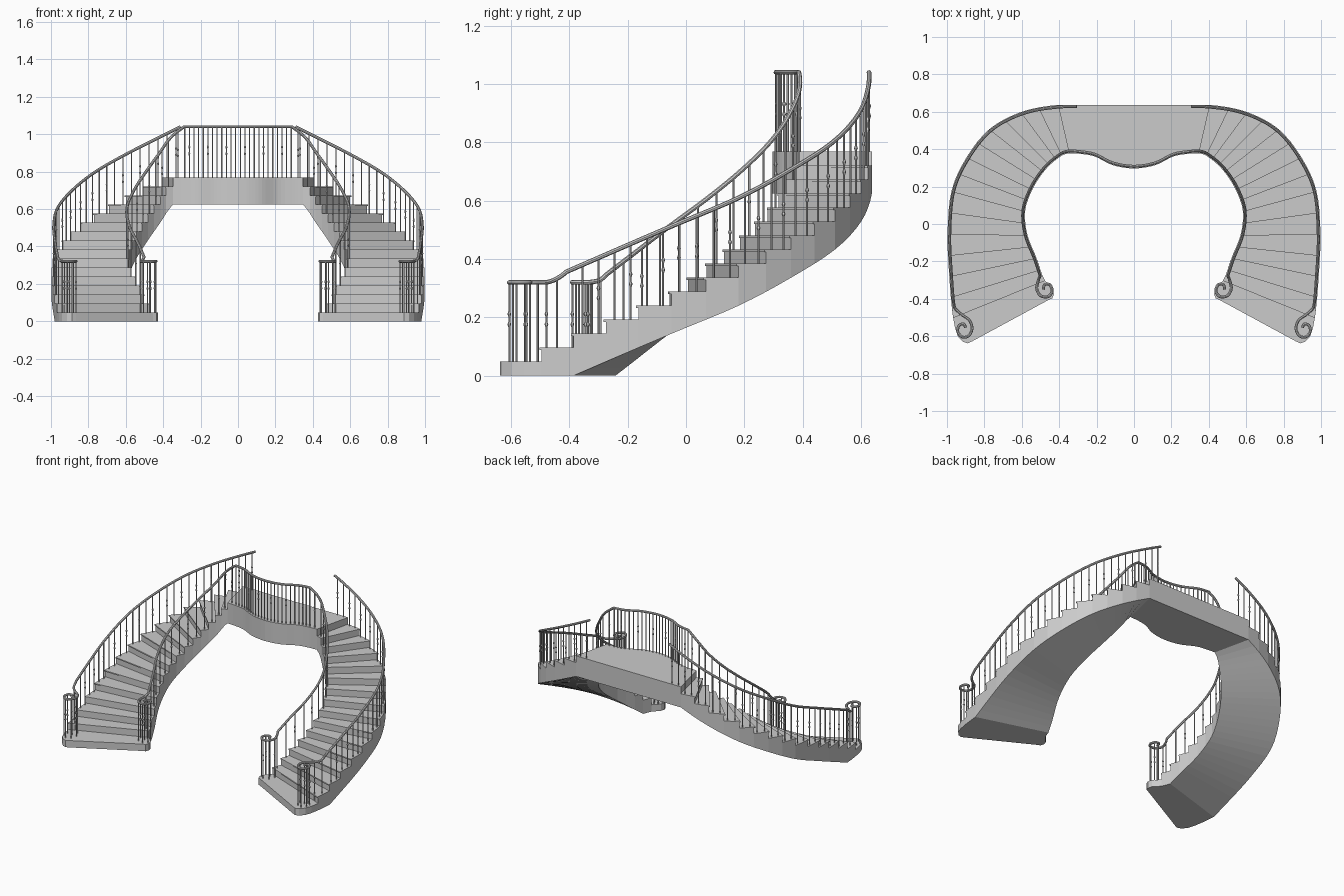
import bpy, bmesh, math
from mathutils import Vector as V, Matrix

if "Cube" in bpy.data.objects:
    bpy.data.objects.remove(bpy.data.objects["Cube"])

RISE, NOSE, N = 0.048, 0.008, 16      # riser height, nosing thickness, platform level
TOP = RISE * N
RAIL = 0.224

# Plan curves of the right flight; one point every two steps (steps 0, 2, 4 ... 18)
OUTER = [(.93, -.70), (.968, -.495), (.988, -.275), (.997, -.05), (.975, .18), (.893, .36),
         (.77, .51), (.60, .60), (.406, .637), (.21, .637)]
INNER = [(.41, -.39), (.478, -.30), (.522, -.18), (.57, -.057), (.582, .07), (.543, .185),
         (.482, .28), (.415, .345), (.347, .378), (.22, .366)]
OUT_SCROLL = [(.957, -.45), (.92, -.485), (.88, -.515), (.866, -.56), (.885, -.598), (.918, -.604),
              (.942, -.575), (.935, -.542), (.91, -.535), (.9, -.555)]
IN_SCROLL = [(.511, -.30), (.52, -.345), (.50, -.383), (.46, -.388), (.438, -.36),
             (.45, -.325), (.478, -.325), (.485, -.35)]


def spline(pts, t):
    """Smooth curve through points, t counted in point index."""
    p = [V(q) for q in pts]
    p = [2 * p[0] - p[1]] + p + [2 * p[-1] - p[-2]]
    i = max(0, min(int(t), len(pts) - 2))
    a, b, c, d = p[i:i + 4]
    u = t - i
    return 0.5 * (2 * b + (c - a) * u + (2 * a - 5 * b + 4 * c - d) * u * u
                  + (3 * b - a - 3 * c + d) * u ** 3)


def outer(k): return spline(OUTER, k / 2)
def inner(k): return spline(INNER, k / 2)


def inset(f, g, k):
    return f(k) + (g(k) - f(k)).normalized() * 0.012


def finish(bm, name, mirror=False):
    bmesh.ops.remove_doubles(bm, verts=bm.verts, dist=1e-5)
    bmesh.ops.recalc_face_normals(bm, faces=bm.faces)
    me = bpy.data.meshes.new(name)
    bm.to_mesh(me)
    bm.free()
    ob = bpy.data.objects.new(name, me)
    bpy.context.collection.objects.link(ob)
    if mirror:
        ob.modifiers.new("mirror", 'MIRROR').use_mirror_merge = False
    return ob


def prism(name, outline, z0, z1, mirror=False):
    bm = bmesh.new()
    lo = [bm.verts.new((x, y, z0)) for x, y in outline]
    hi = [bm.verts.new((x, y, z1)) for x, y in outline]
    bm.faces.new(lo)
    bm.faces.new(hi)
    for i in range(len(lo)):
        j = (i + 1) % len(lo)
        bm.faces.new((lo[i], lo[j], hi[j], hi[i]))
    return finish(bm, name, mirror)


# Flight body: steps 2..15 with nosed treads and a sloping soffit
def soffit(k): return max(0, RISE * (k - 3))


bm = bmesh.new()
for k in range(2, N):
    z = RISE * k
    f = k - 0.07
    prof = [(k, soffit(k)), (k + .5, (soffit(k) + soffit(k + 1)) / 2), (k + 1, soffit(k + 1)),
            (k + 1, z), (k + .5, z), (f, z), (f, z - NOSE), (k, z - NOSE), (k, z - RISE)]
    o = [bm.verts.new((*outer(t), h)) for t, h in prof]
    n = [bm.verts.new((*inner(t), h)) for t, h in prof]
    bm.faces.new(o)
    bm.faces.new(n)
    for i in range(8):
        if i != 2:                    # open where the next step joins
            bm.faces.new((o[i], o[i + 1], n[i + 1], n[i]))
finish(bm, "stair_flights", True)

# Rounded bottom step
prism("bottom_steps", [outer(2), (.957, -.555), (.942, -.60), (.915, -.63), (.888, -.638), (.865, -.627),
                       (.455, -.405), (.437, -.398), (.428, -.375), (.436, -.345), inner(2)],
      0, RISE, True)

# Landing platform with a waved front edge
wave = [inner(16), inner(17), (.21, .361), (.128, .32), (.06, .302), (0, .296)]
half = [spline(wave, i / 4) for i in range(21)]
front = half + [V((-p.x, p.y)) for p in half[-2::-1]]
prism("landing_platform", front + [(-outer(16).x, .637), (outer(16).x, .637)], TOP - 3 * RISE, TOP)


# Handrails
def rail_path(f, g, scroll, join):
    head = [(*inset(f, g, k / 4), RISE * k / 4 + RAIL) for k in range(68, int(join * 4) - 1, -1)]
    zs = head[-1][2]
    low = RISE * 2 + RAIL
    ctrl = [head[-1][:2]] + scroll
    tail = []
    for i in range(1, 5 * (len(ctrl) - 1) + 1):
        u = i / 5
        tail.append((*spline(ctrl, u), low + (zs - low) * max(0, 1 - u / 2) ** 2))
    return head, tail


def tube(name, paths, r):
    cu = bpy.data.curves.new(name, 'CURVE')
    cu.dimensions = '3D'
    cu.bevel_depth = r
    cu.bevel_resolution = 2
    cu.use_fill_caps = True
    for path in paths:
        sp = cu.splines.new('POLY')
        sp.points.add(len(path) - 1)
        for q, p in zip(sp.points, path):
            q.co = (*p, 1)
    ob = bpy.data.objects.new(name, cu)
    bpy.context.collection.objects.link(ob)
    bpy.ops.object.select_all(action='DESELECT')
    ob.select_set(True)
    bpy.context.view_layer.objects.active = ob
    bpy.ops.object.convert(target='MESH')
    bpy.ops.object.shade_smooth_by_angle()


def flip(path): return [(-x, y, z) for x, y, z in path]


oh, ot = rail_path(outer, inner, OUT_SCROLL, 2.75)
ih, it = rail_path(inner, outer, IN_SCROLL, 2.5)
tube("outer_handrails", [oh + ot, flip(oh + ot)], .008)
land = [(p.x, p.y + .012, RISE * 17 + RAIL) for p in front[4:-4]]
tube("inner_handrail", [flip(ih + it)[::-1] + land[::-1] + ih + it], .008)


# Balusters, every other one with a pair of small knots
def baluster(bm, x, y, z0, z1, knots):
    def cone(r1, r2, a, b):
        bmesh.ops.create_cone(bm, cap_ends=False, segments=6, radius1=r1, radius2=r2, depth=b - a,
                              matrix=Matrix.Translation((x, y, (a + b) / 2)))
    cone(.0035, .0035, z0, z1)
    if knots:
        for c in (.47, .60):
            m = z0 + (z1 - z0) * c
            cone(.003, .0065, m - .01, m)
            cone(.0065, .003, m, m + .01)


bm = bmesh.new()
for f, g, ts in ((outer, inner, [3 + i / 2 - .25 for i in range(1, 29)]),
                 (inner, outer, [k + .5 for k in range(3, 17)])):
    for i, t in enumerate(ts):
        p = inset(f, g, t)
        baluster(bm, p.x, p.y, RISE * min(int(t), N), RISE * t + RAIL, i % 2)
for tail, base_t in ((ot, 5), (it, 4)):
    for i, p in enumerate(tail[3::5]):
        baluster(bm, p[0], p[1], RISE * (2 if i == 0 else 1), p[2], i % 2)
finish(bm, "stair_balusters", True)

bm = bmesh.new()
count = 24
xs = [-.285 + .57 * i / (count - 1) for i in range(count)]
for i, x in enumerate(xs):
    a, b = next((a, b) for a, b in zip(land, land[1:]) if b[0] <= x <= a[0])
    u = (a[0] - x) / max(a[0] - b[0], 1e-6)
    baluster(bm, x, a[1] + (b[1] - a[1]) * u, TOP, RISE * 17 + RAIL, i % 4 == 1)
finish(bm, "landing_balusters")
